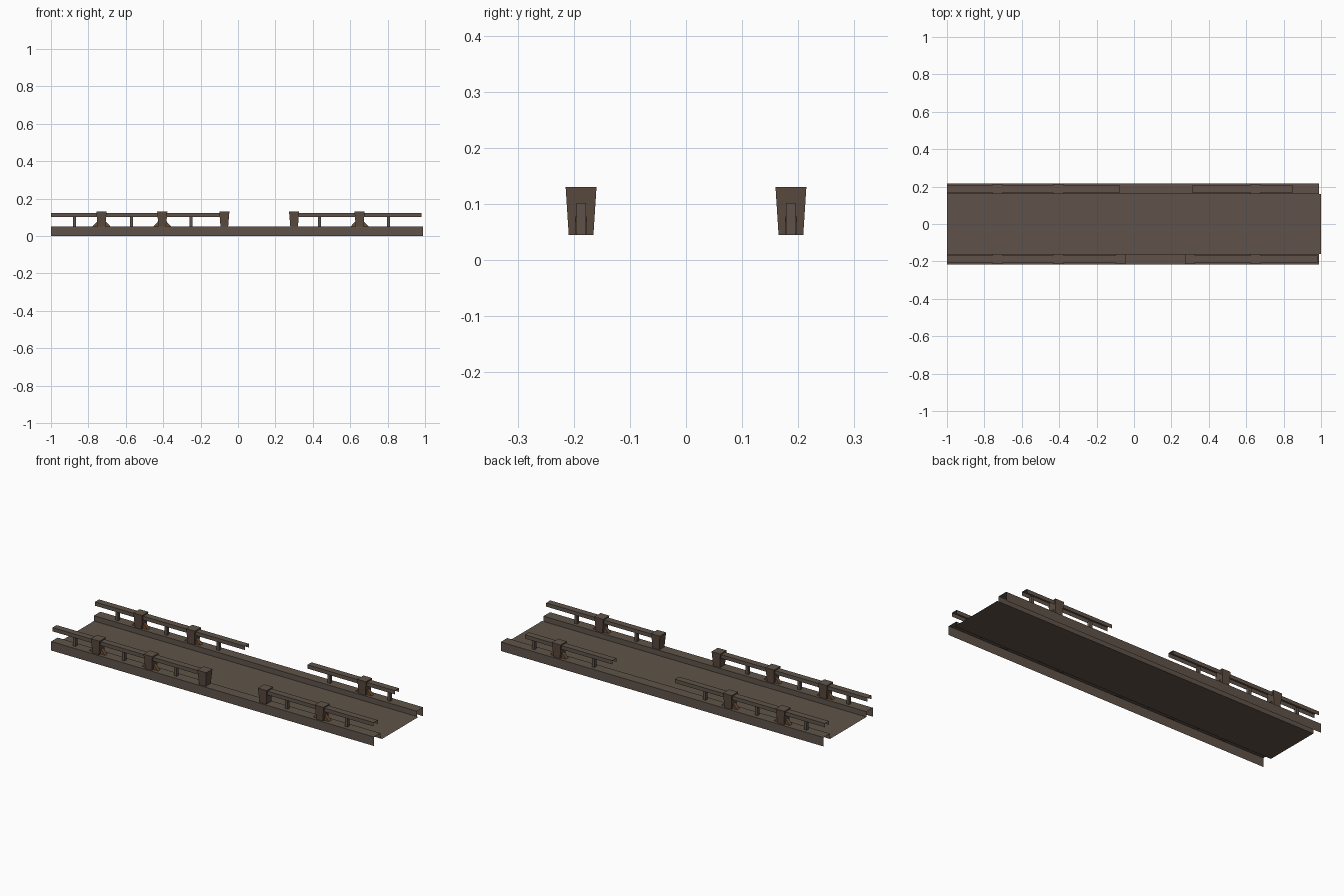
import bpy

if "Cube" in bpy.data.objects:
    bpy.data.objects.remove(bpy.data.objects["Cube"])

def material(name, rgb):
    m = bpy.data.materials.new(name)
    m.diffuse_color = (*rgb, 1)
    m.use_nodes = True
    m.node_tree.nodes["Principled BSDF"].inputs["Base Color"].default_value = m.diffuse_color
    return m

WOOD = material("weathered grey brown", (0.115, 0.086, 0.067))
POST = material("dark brown", (0.106, 0.072, 0.050))
RUST = material("rusty brown", (0.150, 0.075, 0.035))

def mesh_object(name, verts, faces, *mats):
    me = bpy.data.meshes.new(name)
    me.from_pydata(verts, [], faces)
    ob = bpy.data.objects.new(name, me)
    bpy.context.collection.objects.link(ob)
    for m in mats:
        me.materials.append(m)
    return ob

def open_strip(name, profile, x0, x1, mat):
    """Sweep an open (y, z) profile along x, leaving the ends open."""
    verts = [(x, y, z) for y, z in profile for x in (x0, x1)]
    faces = [(2*i, 2*i+1, 2*i+3, 2*i+2) for i in range(len(profile) - 1)]
    return mesh_object(name, verts, faces, mat)

def tapered_box(name, x, y, z0, z1, bottom, top, *mats):
    """Box with separate bottom and top half sizes."""
    verts = [(x + sx*h[0], y + sy*h[1], z)
             for z, h in ((z0, bottom), (z1, top))
             for sx, sy in ((-1, -1), (1, -1), (1, 1), (-1, 1))]
    faces = [(3, 2, 1, 0), (4, 5, 6, 7)] + \
            [(i, (i+1) % 4, (i+1) % 4 + 4, i + 4) for i in range(4)]
    return mesh_object(name, verts, faces, *mats)

# deck sheet
open_strip("deck", [(-0.16, 0.02), (0.16, 0.02)], -1.0, 1.0, WOOD)

RAIL_Y = 0.187
sides = {
    "front": dict(s=-1, rails=[(-1, -0.07), (0.3, 0.98)], end_posts=[-0.073, 0.3]),
    "back": dict(s=1, rails=[(-1, -0.075), (0.31, 0.85)], end_posts=[]),
}
for side, d in sides.items():
    s, y = d["s"], d["s"] * RAIL_Y
    # curb channel, open below
    curb = [(-0.217, 0.0), (-0.217, 0.05), (-0.16, 0.05), (-0.16, 0.02)]
    if s > 0:
        curb = [(-a, b) for a, b in reversed(curb)]
    open_strip(side + "_curb", curb, -1.0, 0.99, WOOD)
    # handrail channels
    for x0, x1 in d["rails"]:
        open_strip(side + "_handrail",
                   [(y-0.018, 0.102), (y-0.018, 0.123), (y+0.018, 0.123), (y+0.018, 0.102)],
                   x0, x1, WOOD)
    # thin balusters
    for x in (-0.873, -0.57, -0.25, 0.435, 0.805):
        tapered_box(side + "_baluster", x, y, 0.045, 0.102,
                    (0.008, 0.0085), (0.008, 0.0085), WOOD)
    # tapered posts with grey tops
    braced = [-0.73, -0.405, 0.65]
    for x in braced + d["end_posts"]:
        p = tapered_box(side + "_post", x, y, 0.045, 0.13,
                        (0.020, 0.022), (0.027, 0.0275), POST, WOOD)
        p.data.polygons[1].material_index = 1
    # flared foot braces
    for x in braced:
        tapered_box(side + "_brace", x, y, 0.047, 0.082,
                    (0.052, 0.010), (0.019, 0.010), RUST)
